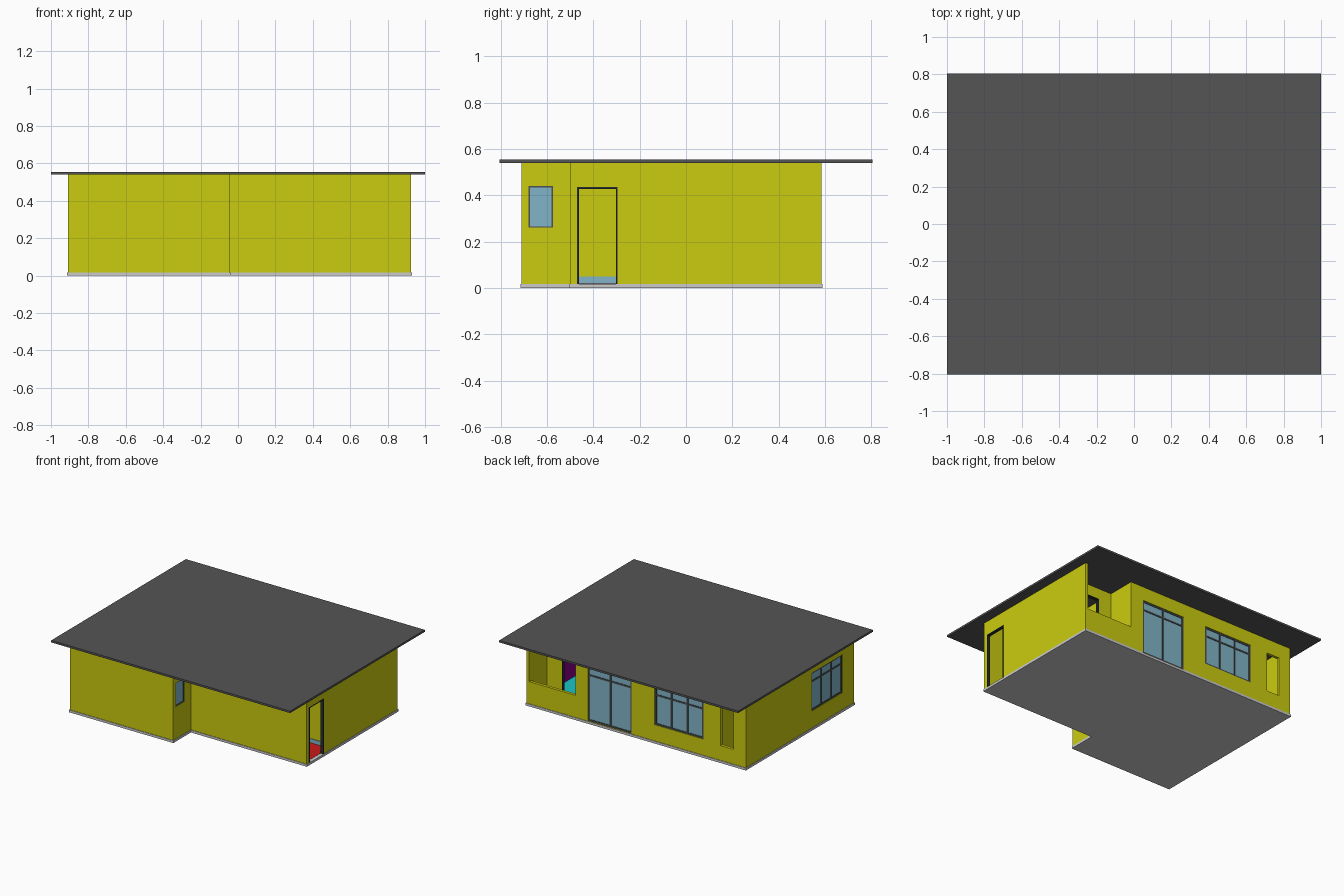
import bpy, bmesh

if "Cube" in bpy.data.objects:
    bpy.data.objects.remove(bpy.data.objects["Cube"])

def mat(name, rgb):
    m = bpy.data.materials.new(name)
    m.diffuse_color = (*rgb, 1)
    m.use_nodes = True
    m.node_tree.nodes["Principled BSDF"].inputs["Base Color"].default_value = m.diffuse_color
    return m

YELLOW = mat("yellow", (0.60, 0.60, 0.005))
DARK = mat("dark_grey", (0.09, 0.09, 0.09))
FRAME = mat("frame_grey", (0.07, 0.08, 0.08))
BLACK = mat("black", (0.02, 0.025, 0.025))
GLASS = mat("glass_blue", (0.22, 0.46, 0.58))
RED = mat("red", (0.6, 0.01, 0.01))
CYAN = mat("cyan", (0.01, 0.55, 0.55))
MAGENTA = mat("magenta", (0.25, 0.0, 0.25))

T = 0.022              # wall thickness
Z0, Z1 = 0.018, 0.54   # wall bottom and top
XL, XR, XN = -0.91, 0.925, -0.045
YF, YN, YB = -0.71, -0.50, 0.585

def prism(name, pts, z0, z1, m=None):
    bm = bmesh.new()
    face = bm.faces.new([bm.verts.new((x, y, z0)) for x, y in pts])
    ext = bmesh.ops.extrude_face_region(bm, geom=[face])["geom"]
    bmesh.ops.translate(bm, vec=(0, 0, z1 - z0),
                        verts=[v for v in ext if isinstance(v, bmesh.types.BMVert)])
    bmesh.ops.recalc_face_normals(bm, faces=bm.faces)
    me = bpy.data.meshes.new(name)
    bm.to_mesh(me)
    bm.free()
    ob = bpy.data.objects.new(name, me)
    bpy.context.collection.objects.link(ob)
    if m:
        me.materials.append(m)
    return ob

def box(name, x, y, z, m=None):
    (a, b), (c, d) = sorted(x), sorted(y)
    return prism(name, [(a, c), (b, c), (b, d), (a, d)], z[0], z[1], m)

def cut(target, cutter):
    cutter.hide_render = True
    cutter.hide_set(True)
    mod = target.modifiers.new("cut", "BOOLEAN")
    mod.operation = "DIFFERENCE"
    mod.solver = "EXACT"
    mod.object = cutter

def footprint(i):
    # L-shaped plan, inset by i
    return [(XL + i, YF + i), (XN - i, YF + i), (XN - i, YN + i),
            (XR - i, YN + i), (XR - i, YB - i), (XL + i, YB - i)]

# Floor slab, roof and outer wall shell
prism("floor_slab", footprint(-0.004), 0, Z0)
box("roof", (-1, 1), (-0.805, 0.805), (Z1, 0.555), DARK)
walls = prism("outer_walls", footprint(0), Z0, Z1, YELLOW)
cut(walls, prism("interior_cutter", footprint(T), Z0 - 0.1, Z1 + 0.1, YELLOW))

def opening(name, axis, pos, u, z, inward, target=walls):
    # hole through a wall lying across the given axis
    across = (pos - 0.03, pos + T + 0.03) if inward > 0 else (pos - T - 0.03, pos + 0.03)
    xy = (across, u) if axis == "x" else (u, across)
    cut(target, box(name + "_cutter", *xy, z, YELLOW))

def glazing(name, axis, pos, u, z, inward, panes=1, transom=None, w=0.012, m=FRAME):
    # frame, mullions, transom and pane set in an opening
    def part(label, ur, zr, d0, d1, mm):
        across = (pos + inward * d0, pos + inward * d1)
        xy = (across, ur) if axis == "x" else (ur, across)
        box(name + label, *xy, zr, mm)
    for i in range(panes + 1):
        c = u[0] + w / 2 + (u[1] - u[0] - w) * i / panes
        part(f"_upright_{i}", (c - w / 2, c + w / 2), z, 0.003, 0.019, m)
    rails = [z[0] + w / 2, z[1] - w / 2] + ([transom] if transom else [])
    for i, c in enumerate(rails):
        part(f"_rail_{i}", u, (c - w / 2, c + w / 2), 0.004, 0.018, m)
    part("_glass", u, z, 0.008, 0.013, GLASS)

# Glazed openings: name, axis, wall position, extent, heights, inward, panes, transom
for spec in [
    ("patio_door", "y", YB, (0.045, 0.41), (0.02, 0.435), -1, 2, 0.365),
    ("back_window", "y", YB, (-0.555, -0.148), (0.14, 0.435), -1, 3, 0.365),
    ("left_window", "x", XL, (-0.57, -0.20), (0.145, 0.435), 1, 3, 0.365),
    ("notch_window", "x", XN, (-0.68, -0.575), (0.26, 0.44), -1, 1, None),
]:
    opening(*spec[:6])
    glazing(*spec, w=0.006 if spec[0] == "notch_window" else 0.012)

# Unglazed openings
opening("slot_window", "y", YB, (-0.808, -0.70), (0.13, 0.43), -1)
opening("porch", "y", YB, (0.517, XR - T), (0.185, Z1 + 0.05), -1)

def door_frame(name, axis, pos, u, z, depth, w=0.007):
    for label, ur, zr in [("_jamb_a", (u[0], u[0] + w), z),
                          ("_jamb_b", (u[1] - w, u[1]), z),
                          ("_head", (u[0] + w, u[1] - w), (z[1] - w, z[1]))]:
        across = (pos - depth, pos + 0.001)
        xy = (across, ur) if axis == "x" else (ur, across)
        box(name + label, *xy, zr, BLACK)

# Entrance doorway
opening("entrance", "x", XR, (-0.47, -0.295), (Z0 - 0.01, 0.435), -1)
door_frame("entrance", "x", XR, (-0.47, -0.295), (Z0, 0.435), T)

# Recessed porch walls with an inner doorway
XI = XR - T
box("porch_side_wall", (0.517 - T, 0.517), (0.37 - T, YB - T), (Z0, Z1), YELLOW)
porch = box("porch_back_wall", (0.517, XI), (0.37 - T, 0.37), (Z0, Z1), YELLOW)
opening("porch_door", "y", 0.37, (0.625, 0.78), (Z0 - 0.01, 0.46), -1, porch)
door_frame("porch_door", "y", 0.37, (0.625, 0.78), (Z0, 0.46), T)

# Partitions
HX, HY = 0.0, -0.20
box("hall_partition", (HX, XI), (HY, HY + T), (Z0, Z1), YELLOW)
box("centre_partition", (HX - T, HX), (YN + T, YB - T), (Z0, Z1), YELLOW)
box("bedroom_partition", (0.517 - T, 0.517), (HY + T, 0.37 - T), (Z0, Z1), YELLOW)
box("bathroom_partition", (-0.65, -0.65 + T), (0.25, YB - T), (Z0, Z1), YELLOW)
box("bathroom_front_wall", (XL + T, -0.65), (0.25, 0.25 + T), (Z0, Z1), YELLOW)

# Floor finishes, skirting and painted room wall
box("hall_floor", (HX, XI), (YN + T, HY), (Z0, Z0 + 0.002), RED)
box("room_floor", (0.517, XI), (HY + T, 0.37 - T), (Z0, Z0 + 0.002), CYAN)
box("hall_skirting_end", (HX, HX + 0.005), (YN + T, HY), (Z0, 0.05), GLASS)
box("hall_skirting_side", (HX, XI), (HY - 0.005, HY), (Z0, 0.05), GLASS)
box("room_painted_wall", (XI - 0.003, XI), (HY + T, 0.37 - T), (Z0, Z1), MAGENTA)
